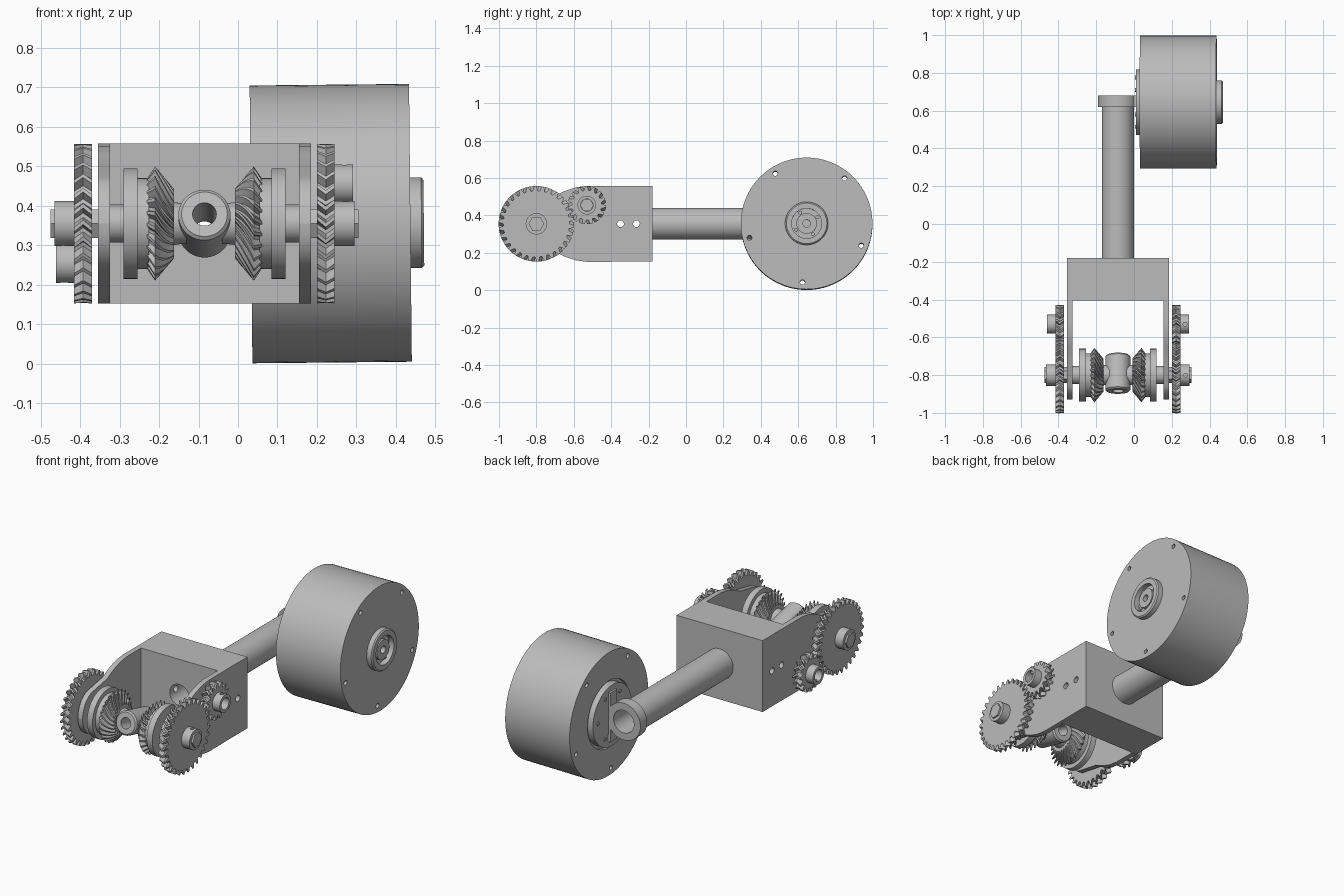
import bpy, bmesh
from math import cos, sin, pi, radians
from mathutils import Matrix, Vector

cube = bpy.data.objects.get("Cube")
if cube:
    bpy.data.objects.remove(cube)

grey = bpy.data.materials.new("machined_grey")
grey.use_nodes = True
GREY = (0.5, 0.5, 0.5, 1)
grey.diffuse_color = GREY
grey.node_tree.nodes["Principled BSDF"].inputs["Base Color"].default_value = GREY


def finish(name, bm, matrix):
    bmesh.ops.transform(bm, matrix=matrix, verts=bm.verts)
    bmesh.ops.recalc_face_normals(bm, faces=bm.faces)
    mesh = bpy.data.meshes.new(name)
    bm.to_mesh(mesh)
    bm.free()
    mesh.materials.append(grey)
    obj = bpy.data.objects.new(name, mesh)
    bpy.context.collection.objects.link(obj)
    return obj


def bridge(bm, a, b):
    for i in range(len(a)):
        j = (i + 1) % len(a)
        bm.faces.new((a[i], a[j], b[j], b[i]))


def lathe(name, profile, matrix, sides=48, closed=False):
    """Turn (x, radius) points about the local x axis."""
    bm = bmesh.new()
    rings = [[bm.verts.new((x, r * cos(2 * pi * i / sides), r * sin(2 * pi * i / sides)))
              for i in range(sides)] for x, r in profile]
    for a, b in zip(rings, rings[1:]):
        bridge(bm, a, b)
    if closed:
        bridge(bm, rings[-1], rings[0])
    else:
        bm.faces.new(rings[0])
        bm.faces.new(rings[-1])
    return finish(name, bm, matrix)


def rod(name, x0, x1, r, matrix, sides=48):
    return lathe(name, [(x0, r), (x1, r)], matrix, sides)


def gear(name, teeth, stations, matrix, phase=0):
    """Loft toothed outlines; each station is (x, root, tip, twist)."""
    bm = bmesh.new()
    rings = []
    for x, root, tip, twist in stations:
        ring = []
        for t in range(teeth):
            for part, r in ((0, root), (0.3, root), (0.52, tip), (0.78, tip)):
                a = 2 * pi * (t + part) / teeth + twist + phase
                ring.append(bm.verts.new((x, r * cos(a), r * sin(a))))
        rings.append(ring)
    for a, b in zip(rings, rings[1:]):
        bridge(bm, a, b)
    bm.faces.new(rings[0])
    bm.faces.new(rings[-1])
    return finish(name, bm, matrix)


def prism(name, outline, x0, x1):
    """Extrude a (y, z) outline along x."""
    bm = bmesh.new()
    a, b = ([bm.verts.new((x, y, z)) for y, z in outline] for x in (x0, x1))
    bridge(bm, a, b)
    bm.faces.new(a)
    bm.faces.new(b)
    return finish(name, bm, Matrix())


def cut(target, cutters):
    for c in cutters:
        mod = target.modifiers.new("cut", "BOOLEAN")
        mod.object = c
        mod.operation = "DIFFERENCE"
        mod.solver = "EXACT"
        with bpy.context.temp_override(object=target, active_object=target):
            bpy.ops.object.modifier_apply(modifier=mod.name)
        bpy.data.objects.remove(c)


def at(x, y, z):
    return Matrix.Translation((x, y, z))


MID, AXLE_Y, Z = -0.085, -0.8, 0.355
ALONG_Y = Matrix.Rotation(radians(90), 4, "Z")
ALONG_Z = Matrix.Rotation(radians(-90), 4, "Y")

# Fork block with shaft bore and cross holes
y0, y1, z0, z1 = -0.405, -0.18, 0.153, 0.558
block = prism("fork_block", [(y0, z0), (y1, z0), (y1, z1), (y0, z1)], -0.355, 0.185)
cut(block, [rod("cutter", -0.6, 0, 0.06, at(MID, 0, Z) @ ALONG_Y)]
    + [rod("cutter", -0.5, 0.5, 0.018, at(0, y, Z), 24) for y in (-0.35, -0.265)])

# Fork arms, tapering to a rounded nose around the axle
upper = [(y0, z1), (-0.53, z1), (-0.59, 0.55), (-0.65, 0.53), (-0.71, 0.5)]
upper += [(AXLE_Y + 0.13 * cos(radians(a)), Z + 0.13 * sin(radians(a))) for a in range(115, 181, 13)]
arm = upper + [(y, 2 * Z - z) for y, z in reversed(upper)]
prism("fork_arm_left", arm, 0.155, 0.185)
prism("fork_arm_right", arm, -0.355, -0.325)

# Hollow shaft with end collar
lathe("hollow_shaft", [(-0.2, 0.085), (0.62, 0.085), (0.62, 0.105), (0.68, 0.105),
                       (0.68, 0.064), (-0.2, 0.064)], at(MID, 0, Z) @ ALONG_Y, 64, True)
prism("collar_plate", [(0.62, Z - 0.14), (0.68, Z - 0.14), (0.68, Z + 0.14), (0.62, Z + 0.14)],
      -0.002, 0.014)

# Motor drum with hub, groove and five through holes
WHEEL = at(0.235, 0.645, Z) @ Matrix.Rotation(-0.01, 4, "Y")
drum = lathe("motor_drum", [
    (-0.224, 0.174), (-0.185, 0.174), (-0.185, 0.19), (-0.202, 0.19), (-0.202, 0.352),
    (0.202, 0.352), (0.202, 0.115), (0.23, 0.115), (0.236, 0.108), (0.236, 0.08),
    (0.205, 0.08), (0.205, 0.055), (0.225, 0.055), (0.225, 0.02), (0.2, 0.02)], WHEEL, 96)
holes = []
for k in range(5):
    a = radians(50 + 72 * k)
    holes.append(rod("cutter", -0.4, 0.4, 0.013, WHEEL @ at(0, 0.315 * cos(a), 0.315 * sin(a)), 20))
cut(drum, holes)
for k in range(4):
    a = radians(30 + 90 * k)
    rod("hub_screw", 0.2, 0.215, 0.01, WHEEL @ at(0, 0.067 * cos(a), 0.067 * sin(a)), 16)
for k in range(6):
    a = radians(60 * k)
    rod("mount_screw", -0.229, -0.22, 0.01, WHEEL @ at(0, 0.13 * cos(a), 0.13 * sin(a)), 16)

# Drive trains: the second is the first turned half round the long axis
for side, turn in (("left", 0), ("right", pi)):
    base = at(MID, AXLE_Y, Z) @ Matrix.Rotation(turn, 4, "Y")
    gear("drive_gear_" + side, 30, [(0.285, 0.177, 0.202, 0), (0.3075, 0.177, 0.202, 0.09),
                                    (0.33, 0.177, 0.202, 0)], base)
    hub = rod("drive_hub_" + side, 0.325, 0.38, 0.057, base)
    cut(hub, [rod("cutter", 0, 0.1, 0.01, base @ at(0.358, 0, 0) @ ALONG_Z, 16)])
    rod("hex_axle_" + side, 0.1, 0.39, 0.042, base, 6)
    rod("bushing_" + side, 0.2, 0.24, 0.048, base)

    # Pinion with hexagonal bore
    small = base @ at(0, 0.27, 0.1)
    pinion = gear("pinion_" + side, 15, [(0.285, 0.079, 0.102, 0), (0.3075, 0.079, 0.102, -0.18),
                                         (0.33, 0.079, 0.102, 0)], small, 0.08)
    cut(pinion, [rod("cutter", 0.2, 0.4, 0.034, small, 6)])
    boss = lathe("pinion_hub_" + side, [(0.328, 0.05), (0.376, 0.05), (0.376, 0.033), (0.328, 0.033)],
                 small, 48, True)
    cut(boss, [rod("cutter", 0, 0.1, 0.01, small @ at(0.355, 0, 0) @ ALONG_Z, 16)])

    # Spiral bevel gear on its flange
    lathe("bevel_flange_" + side, [(0.14, 0.115), (0.17, 0.115), (0.17, 0.14),
                                   (0.205, 0.14)], base, 64)
    bevel = [(0.15, 0.098, 0.108, 0.1), (0.125, 0.118, 0.145, 0)]
    for k in range(1, 6):
        f = k / 5
        bevel.append((0.125 - 0.048 * f, 0.118 - 0.046 * f, 0.145 - 0.057 * f, -0.55 * f))
    gear("bevel_gear_" + side, 24, bevel, base)

# Tilted spider hub with cross arms
tilt = at(MID, -0.79, Z) @ Matrix.Rotation(radians(-14), 4, "X")
spider = lathe("spider_hub", [(-0.098, 0.058), (-0.09, 0.066), (0.09, 0.066), (0.098, 0.058),
                              (0.098, 0.03), (-0.098, 0.03)], tilt @ ALONG_Y, 48, True)
for s in (-1, 1):
    lathe("spider_arm", [(0.045 * s, 0.052), (0.06 * s, 0.052), (0.11 * s, 0.058)],
          at(MID, AXLE_Y, Z))

# Smooth the round surfaces, keep edges crisp
for obj in bpy.context.scene.objects:
    if obj.type == "MESH":
        obj.select_set(True)
        bpy.context.view_layer.objects.active = obj
bpy.ops.object.shade_smooth_by_angle(angle=radians(25))
